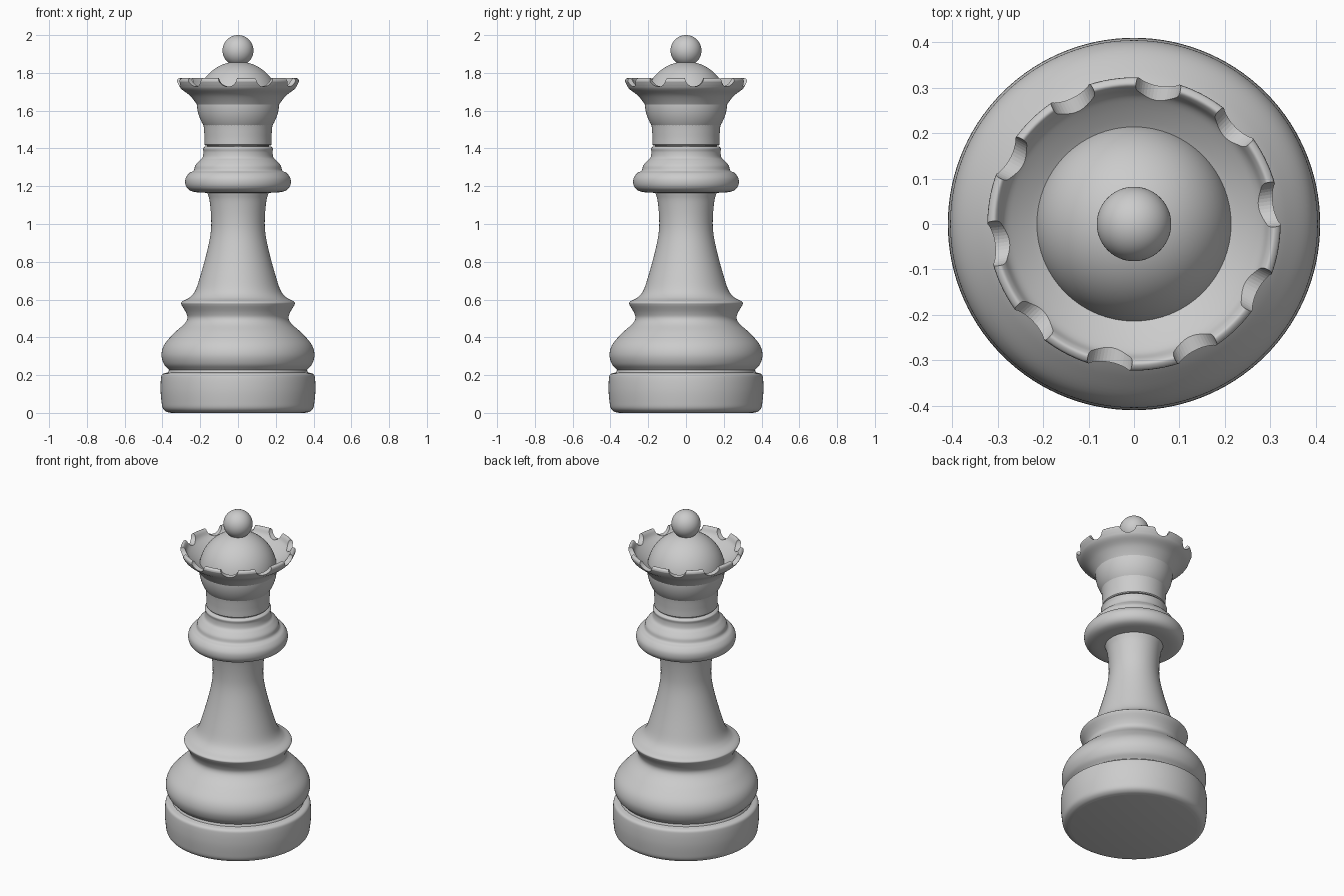
import bpy, bmesh, math
from mathutils import Vector

if "Cube" in bpy.data.objects:
    bpy.data.objects.remove(bpy.data.objects["Cube"])

SEG = 120


def smooth_curve(pts, steps=6):
    """Catmull-Rom curve through (radius, height) points."""
    p = [Vector(q) for q in pts]
    if len(p) < 3:
        return p
    ext = [2 * p[0] - p[1]] + p + [2 * p[-1] - p[-2]]
    out = []
    for a, b, c, d in zip(ext, ext[1:], ext[2:], ext[3:]):
        for i in range(steps):
            t = i / steps
            out.append(0.5 * (2 * b + (c - a) * t + (2 * a - 5 * b + 4 * c - d) * t * t
                              + (3 * b - a - 3 * c + d) * t ** 3))
    return out + [p[-1]]


def finish(ob, angle=40):
    bpy.ops.object.select_all(action='DESELECT')
    ob.select_set(True)
    bpy.context.view_layer.objects.active = ob
    bpy.ops.object.shade_smooth_by_angle(angle=math.radians(angle))


def lathe(name, sections):
    """Closed solid of revolution; corners stay crisp between sections."""
    prof = []
    for s in sections:
        for q in smooth_curve(s):
            if not prof or (q - prof[-1]).length > 1e-4:
                prof.append(q)
    bm = bmesh.new()
    rings = []
    for r, z in prof:
        rings.append([bm.verts.new((r * math.cos(2 * math.pi * i / SEG),
                                    r * math.sin(2 * math.pi * i / SEG), z)) for i in range(SEG)])
    for a, b in zip(rings, rings[1:]):
        for i in range(SEG):
            j = (i + 1) % SEG
            bm.faces.new((a[i], a[j], b[j], b[i]))
    bm.faces.new(rings[0][::-1])
    bm.faces.new(rings[-1])
    bmesh.ops.recalc_face_normals(bm, faces=bm.faces)
    me = bpy.data.meshes.new(name)
    bm.to_mesh(me)
    bm.free()
    ob = bpy.data.objects.new(name, me)
    bpy.context.collection.objects.link(ob)
    return ob


def ball(name, radius, z):
    bpy.ops.mesh.primitive_uv_sphere_add(segments=64, ring_count=32, radius=radius, location=(0, 0, z))
    ob = bpy.context.object
    ob.name = name
    finish(ob)


# Base, stem and collar in one turned profile
body = lathe("body", [
    [(0.355, 0.0), (0.38, 0.007), (0.398, 0.025), (0.405, 0.06), (0.41, 0.12),
     (0.408, 0.18), (0.40, 0.205), (0.37, 0.215)],
    [(0.37, 0.215), (0.365, 0.228)],
    [(0.365, 0.228), (0.393, 0.26), (0.405, 0.31), (0.388, 0.365), (0.335, 0.425),
     (0.285, 0.47), (0.268, 0.50), (0.275, 0.53), (0.298, 0.57)],
    [(0.298, 0.57), (0.302, 0.582), (0.292, 0.592), (0.255, 0.612), (0.225, 0.65),
     (0.198, 0.73), (0.165, 0.85), (0.145, 0.95), (0.142, 1.03), (0.15, 1.12), (0.162, 1.165)],
    [(0.162, 1.165), (0.22, 1.168), (0.258, 1.18), (0.277, 1.205), (0.278, 1.24),
     (0.26, 1.268), (0.235, 1.283), (0.226, 1.31), (0.205, 1.335), (0.188, 1.352), (0.183, 1.38),
     (0.186, 1.40), (0.175, 1.41)],
    [(0.165, 1.41), (0.165, 1.43)],
])
finish(body)

# Flared crown with a hollow bowl on top
crown = lathe("crown", [
    [(0.16, 1.415), (0.172, 1.415)],
    [(0.177, 1.42), (0.178, 1.47), (0.185, 1.54), (0.205, 1.61), (0.25, 1.675), (0.297, 1.712),
     (0.312, 1.732), (0.323, 1.755)],
    [(0.323, 1.755), (0.320, 1.766), (0.308, 1.772), (0.298, 1.762), (0.285, 1.737), (0.262, 1.716),
     (0.225, 1.690), (0.19, 1.67)],
])

# Ten scallops cut through the rim
bm = bmesh.new()
for k in range(10):
    a = math.radians(8 + 36 * k)
    d = Vector((math.cos(a), math.sin(a), 0))
    m = d.to_track_quat('Z', 'Y').to_matrix().to_4x4()
    m.translation = d * 0.31 + Vector((0, 0, 1.777))
    bmesh.ops.create_cone(bm, cap_ends=True, segments=40, radius1=0.047, radius2=0.053,
                          depth=0.16, matrix=m)
me = bpy.data.meshes.new("rim_cutter")
bm.to_mesh(me)
bm.free()
cutter = bpy.data.objects.new("rim_cutter", me)
bpy.context.collection.objects.link(cutter)
cutter.hide_render = True
cutter.hide_set(True)
mod = crown.modifiers.new("scallops", 'BOOLEAN')
mod.operation = 'DIFFERENCE'
mod.solver = 'EXACT'
mod.object = cutter
finish(crown)

# Dome and finial
ball("dome", 0.218, 1.642)
ball("finial", 0.082, 1.918)
